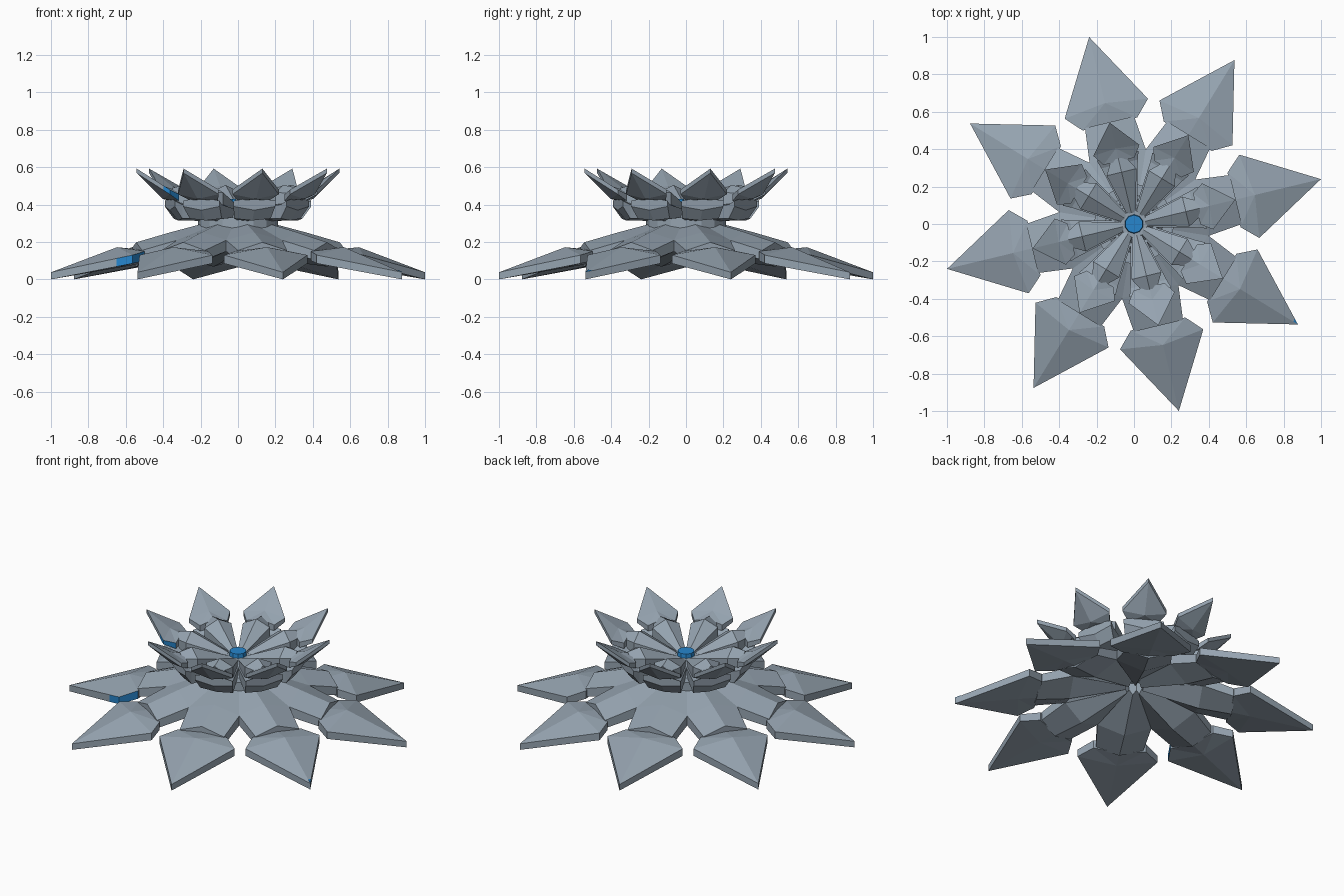
import bpy, bmesh, math
from mathutils import Matrix, Vector

if "Cube" in bpy.data.objects:
    bpy.data.objects.remove(bpy.data.objects["Cube"])

PHASE, COUNT = math.radians(13.5), 8


def material(name, rgb):
    m = bpy.data.materials.new(name)
    m.diffuse_color = (*rgb, 1)
    m.use_nodes = True
    m.node_tree.nodes["Principled BSDF"].inputs["Base Color"].default_value = m.diffuse_color
    return m


STONE = material("slate_grey", (0.30, 0.365, 0.43))
BLUE = material("bright_blue", (0.02, 0.24, 0.61))


def finish(name, bm):
    bmesh.ops.recalc_face_normals(bm, faces=bm.faces[:])
    me = bpy.data.meshes.new(name)
    bm.to_mesh(me)
    bm.free()
    me.materials.append(STONE)
    me.materials.append(BLUE)
    ob = bpy.data.objects.new(name, me)
    bpy.context.collection.objects.link(ob)
    return ob


def head(bm, rot, tip, barb, notch, crest, painted):
    """Arrow-shaped plate; points are (radius, half width, top z, bottom z)."""
    near = [b + 0.2 * (t - b) for b, t in zip(barb, tip)]
    back = (notch[0], 0, (notch[2] + crest[2]) / 2, (notch[3] + crest[3]) / 2)
    side = [near, barb, notch]
    outline = [tip] + side + [back] + [(r, -w, t, b) for r, w, t, b in reversed(side)]
    top = [bm.verts.new(rot @ Vector((r, w, t))) for r, w, t, b in outline]
    low = [bm.verts.new(rot @ Vector((r, w, b))) for r, w, t, b in outline]
    ct = bm.verts.new(rot @ Vector((crest[0], 0, crest[2])))
    cb = bm.verts.new(rot @ Vector((crest[0], 0, crest[3])))
    n = len(outline)
    for i in range(n):
        j = (i + 1) % n
        bm.faces.new((top[i], top[j], ct))
        bm.faces.new((low[j], low[i], cb))
        wall = bm.faces.new((top[i], low[i], low[j], top[j]))
        # Painted barb on one side of one leaf
        if painted and i in (1, 2):
            wall.material_index = 1


def stem(bm, rot, sections):
    """Ridged bar lofted along the radius: (radius, half width, ridge z,
    upper side z, lower side z, keel z)."""
    rings = []
    for r, w, ridge, up, down, keel in sections:
        pts = [(0, ridge), (w, up), (w, down), (0, keel), (-w, down), (-w, up)]
        rings.append([bm.verts.new(rot @ Vector((r, y, z))) for y, z in pts])
    for a, b in zip(rings, rings[1:]):
        for i in range(6):
            j = (i + 1) % 6
            bm.faces.new((a[i], a[j], b[j], b[i]))
    bm.faces.new(rings[0])
    bm.faces.new(rings[-1])


def turn(k):
    return Matrix.Rotation(PHASE + k * math.tau / COUNT, 3, 'Z')


def ring(name, head_points=None, sections=None):
    bm = bmesh.new()
    for k in range(COUNT):
        if head_points:
            head(bm, turn(k), *head_points, painted=(k == 4))
        if sections:
            stem(bm, turn(k), sections)
    return finish(name, bm)


def drum(name, sides, r1, r2, z1, z2, mat=0):
    bm = bmesh.new()
    bmesh.ops.create_cone(bm, cap_ends=True, segments=sides, radius1=r1, radius2=r2,
                          depth=z2 - z1, matrix=Matrix.Translation((0, 0, (z1 + z2) / 2)))
    for f in bm.faces:
        f.material_index = mat
    return finish(name, bm)


# Wide lower flower, drooping to the ground
ring("lower_leaf_heads",
     ((1.028, 0, 0.038, 0.0), (0.634, 0.229, 0.13, 0.085),
      (0.55, 0.15, 0.15, 0.10), (0.665, 0, 0.172, 0.062)))
ring("lower_leaf_stems", None,
     [(0.05, 0.03, 0.335, 0.325, 0.22, 0.175),
      (0.37, 0.155, 0.252, 0.21, 0.15, 0.09),
      (0.56, 0.135, 0.198, 0.155, 0.105, 0.068)])

# Neck between the flowers
drum("neck", 16, 0.215, 0.215, 0.25, 0.33)

# Small upper flower, rising outward
ring("upper_leaf_heads",
     ((0.557, 0, 0.592, 0.568), (0.405, 0.127, 0.48, 0.455),
      (0.345, 0.085, 0.455, 0.42), (0.415, 0, 0.50, 0.43)))
ring("upper_outer_stems", None,
     [(0.05, 0.03, 0.38, 0.37, 0.33, 0.31),
      (0.33, 0.10, 0.42, 0.40, 0.325, 0.315),
      (0.375, 0.115, 0.44, 0.42, 0.39, 0.37)])
ring("upper_inner_stems", None,
     [(0.06, 0.024, 0.41, 0.40, 0.36, 0.34),
      (0.285, 0.082, 0.505, 0.465, 0.40, 0.37),
      (0.36, 0.04, 0.49, 0.46, 0.41, 0.39)])

# Hub with a blue gem
drum("hub", 8, 0.16, 0.075, 0.33, 0.405)
drum("center_gem", 10, 0.052, 0.048, 0.40, 0.43, 1)

# Tiny painted tip on one lower leaf
bm = bmesh.new()
rot = turn(7)
layers = [[bm.verts.new(rot @ Vector((r, w, z + dz)))
           for r, w, z in ((1.028, 0, 0.038), (0.995, 0.018, 0.046), (1.0, 0, 0.049))]
          for dz in (-0.004, 0.003)]
bm.faces.new(layers[0])
bm.faces.new(layers[1])
for i in range(3):
    j = (i + 1) % 3
    bm.faces.new((layers[0][i], layers[0][j], layers[1][j], layers[1][i]))
for f in bm.faces:
    f.material_index = 1
finish("painted_tip", bm)
